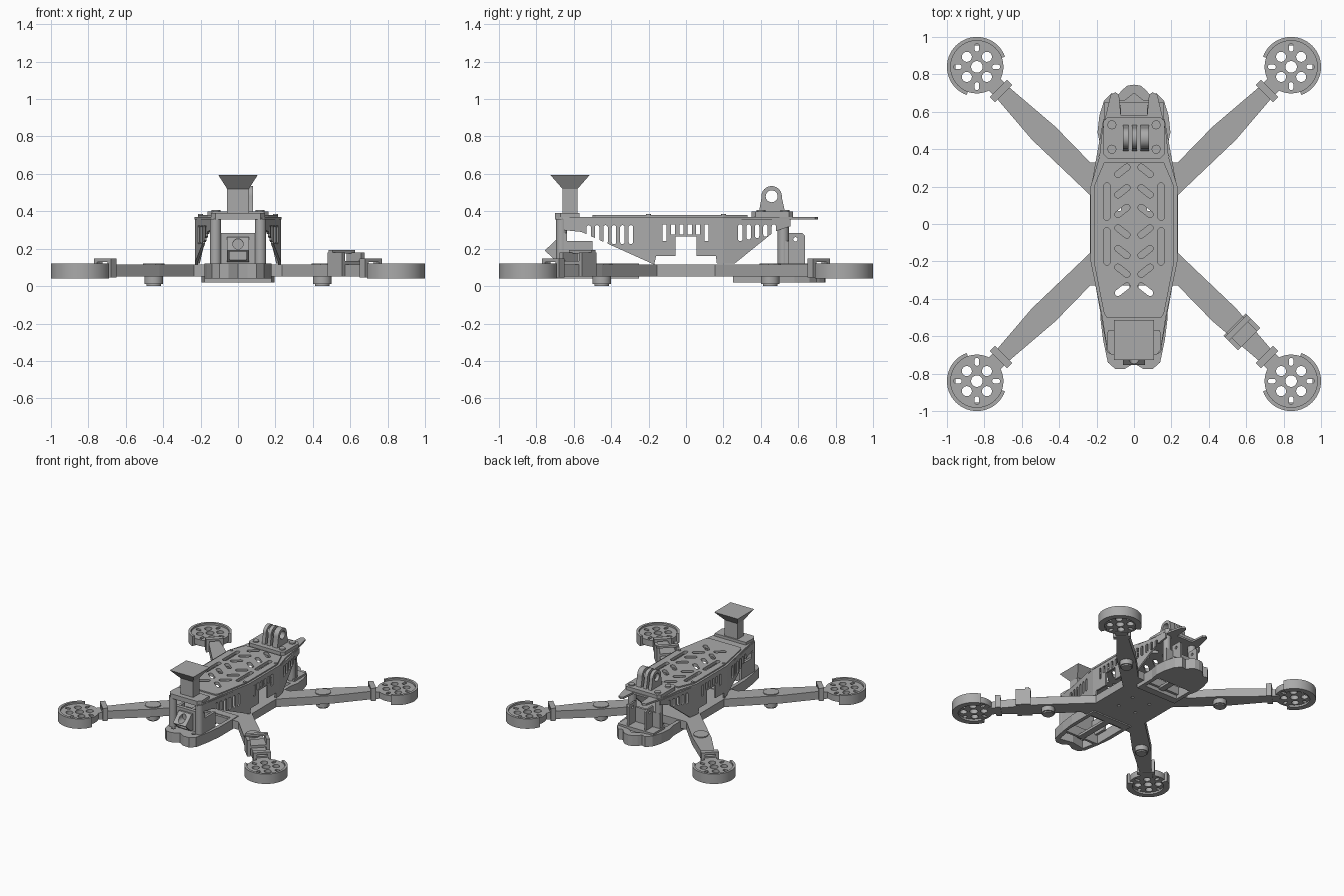
import bpy, bmesh
from math import sin, cos, pi, radians
from mathutils import Matrix, Vector

if "Cube" in bpy.data.objects:
    bpy.data.objects.remove(bpy.data.objects["Cube"])

grey = bpy.data.materials.new("plain grey")
grey.use_nodes = True
COLOUR = (0.4, 0.4, 0.4, 1)
grey.diffuse_color = COLOUR
grey.node_tree.nodes["Principled BSDF"].inputs["Base Color"].default_value = COLOUR

FLAT = Matrix.Identity(4)
# Profiles in (y, z) extruded along x, and in (x, z) extruded along y
SIDE = Matrix(((0, 0, 1, 0), (1, 0, 0, 0), (0, 1, 0, 0), (0, 0, 0, 1)))
FACE = Matrix(((1, 0, 0, 0), (0, 0, 1, 0), (0, 1, 0, 0), (0, 0, 0, 1)))


def solid(name, loops, lo, hi, m=FLAT):
    """Extrude each closed 2D loop between two heights, then transform."""
    bm = bmesh.new()
    for loop in loops:
        a = [bm.verts.new(m @ Vector((x, y, lo))) for x, y in loop]
        b = [bm.verts.new(m @ Vector((x, y, hi))) for x, y in loop]
        bm.faces.new(a[::-1])
        bm.faces.new(b)
        for i in range(len(a)):
            j = (i + 1) % len(a)
            bm.faces.new((a[i], a[j], b[j], b[i]))
    bmesh.ops.recalc_face_normals(bm, faces=bm.faces)
    mesh = bpy.data.meshes.new(name)
    bm.to_mesh(mesh)
    bm.free()
    mesh.materials.append(grey)
    ob = bpy.data.objects.new(name, mesh)
    bpy.context.scene.collection.objects.link(ob)
    return ob


def cut(ob, loops, lo, hi, m=FLAT):
    cutter = solid("cutter", loops, lo, hi, m)
    cutter.hide_render = True
    mod = ob.modifiers.new("holes", 'BOOLEAN')
    mod.operation, mod.solver, mod.object = 'DIFFERENCE', 'EXACT', cutter
    graph = bpy.context.evaluated_depsgraph_get()
    mesh = bpy.data.meshes.new_from_object(ob.evaluated_get(graph))
    ob.modifiers.clear()
    ob.data = mesh
    bpy.data.objects.remove(cutter)
    return ob


def disc(x, y, r, n=24):
    return [(x + r * cos(2 * pi * i / n), y + r * sin(2 * pi * i / n)) for i in range(n)]


def rect(x0, x1, y0, y1):
    return [(x0, y0), (x1, y0), (x1, y1), (x0, y1)]


def slot(x, y, length, width, angle=0):
    """Rounded slot with its long axis at the given angle."""
    r, h, a0, pts = width / 2, (length - width) / 2, radians(angle), []
    for side in (0, 1):
        cx, cy = x + (1 - 2 * side) * h * cos(a0), y + (1 - 2 * side) * h * sin(a0)
        for i in range(7):
            a = a0 + side * pi - pi / 2 + pi * i / 6
            pts.append((cx + r * cos(a), cy + r * sin(a)))
    return pts


def band(r0, r1, a0, a1, n=36):
    arc = [radians(a0 + (a1 - a0) * i / n) for i in range(n + 1)]
    return [(r1 * cos(a), r1 * sin(a)) for a in arc] + [(r0 * cos(a), r0 * sin(a)) for a in arc[::-1]]


def both(half):
    """Complete an outline mirrored across x = 0."""
    return half + [(-x, y) for x, y in half[::-1] if x > 0.001]


def smooth(ob):
    for p in ob.data.polygons:
        p.use_smooth = len(p.vertices) == 4
    with bpy.context.temp_override(object=ob, active_object=ob, selected_objects=[ob],
                                   selected_editable_objects=[ob]):
        bpy.ops.object.shade_smooth_by_angle(angle=radians(30))


# Cross-shaped main frame
quarter = [(0.235, 0.155), (0.545, 0.45), (0.75, 0.69), (0.69, 0.75), (0.42, 0.52), (0.235, 0.33), (0.17, 0.33)]
right_half = [(x, -y) for x, y in quarter[::-1]] + quarter
frame = solid("cross_frame", [both(right_half)], 0.05, 0.115)
cut(frame, [disc(x, y, 0.012, 10) for x in (-0.08, 0.08) for y in (-0.08, 0.08)], 0, 0.2)

# Motor mounts, guards, clips and feet at the four arm ends
for sx, sy, where in ((1, 1, "rear_left"), (-1, 1, "rear_right"), (1, -1, "front_left"), (-1, -1, "front_right")):
    m = Matrix.Translation((sx * 0.84, sy * 0.84, 0)) @ Matrix.Diagonal((sx, sy, 1, 1))
    mount = solid(where + "_motor_mount", [disc(0, 0, 0.142, 40)], 0.055, 0.105, m)
    holes = [disc(0, 0, 0.031)]
    for k in range(4):
        a = k * pi / 2
        holes.append(slot(0.103 * cos(a), 0.103 * sin(a), 0.043, 0.024, k * 90))
        a += pi / 4
        holes.append(disc(0.076 * cos(a), 0.076 * sin(a), 0.027, 16))
    cut(mount, holes, 0, 0.2, m)
    smooth(mount)
    smooth(solid(where + "_motor_guard", [band(0.14, 0.16, -70, 160)], 0.04, 0.12, m))
    solid(where + "_guard_lip", [band(0.115, 0.15, -70, 160)], 0.04, 0.055, m)
    arm = Matrix.Diagonal((sx, sy, 1, 1)) @ Matrix.Rotation(pi / 4, 4, 'Z')
    solid(where + "_arm_neck", [rect(0.98, 1.08, -0.045, 0.045)], 0.05, 0.105, arm)
    clip = solid(where + "_end_clip", [rect(0.985, 1.025, -0.065, 0.065)], 0.045, 0.148, arm)
    cut(clip, [rect(0.97, 1.04, -0.04, 0.04)], 0.115, 0.13, arm)
    solid(where + "_arm_pad", [slot(0.637, 0, 0.12, 0.11)], 0.11, 0.122, arm)
    smooth(solid(where + "_foot", [disc(0.637, 0, 0.05)], 0.01, 0.05, arm))
    smooth(solid(where + "_foot_tip", [disc(0.637, 0, 0.04)], 0, 0.01, arm))

# Saddle strapped over one front arm
arm = Matrix.Rotation(-pi / 4, 4, 'Z')
for y in (-0.085, 0.06):
    solid("saddle_cheek", [rect(0.76, 0.87, y, y + 0.025)], 0.05, 0.18, arm)
solid("saddle_floor", [rect(0.76, 0.87, -0.08, 0.08)], 0.115, 0.135, arm)
solid("saddle_top", [rect(0.77, 0.80, -0.085, 0.085)], 0.175, 0.192, arm)

# Front bumper and lower deck
front = both([(0, -0.745), (0.05, -0.775), (0.10, -0.775), (0.14, -0.74), (0.165, -0.62), (0.18, -0.5), (0.18, -0.25), (0, -0.25)])
bumper = solid("front_bumper", [front], 0.04, 0.12)
cut(bumper, [rect(-0.15, 0.15, -0.6, -0.31)], 0.0, 0.2)
cut(bumper, [both([(0, -0.7), (0.11, -0.72), (0.13, -0.62), (0, -0.62)])], 0.0, 0.105)
cut(bumper, [disc(x, y, 0.016, 12) for x in (-0.09, 0.09) for y in (-0.70, -0.65)], 0.0, 0.2)
solid("front_deck_bar", [rect(-0.025, 0.025, -0.62, -0.3)], 0.04, 0.06)

# Scalloped rear bumper
rear = both([(0, 0.25), (0.18, 0.25), (0.18, 0.42), (0.195, 0.49), (0.185, 0.58), (0.16, 0.66),
             (0.12, 0.70), (0.085, 0.69), (0.065, 0.715), (0.035, 0.74), (0, 0.745)])
bumper = solid("rear_bumper", [rear], 0.02, 0.105)
cut(bumper, [rect(-0.15, 0.15, 0.31, 0.46)], 0, 0.2)
cut(bumper, [both([(0, 0.52), (0.155, 0.52), (0.13, 0.65), (0.05, 0.66), (0, 0.70)])], 0.035, 0.2)
solid("rear_deck_bar", [rect(-0.025, 0.025, 0.3, 0.47)], 0.04, 0.06)

# Top plate with twin rear prongs, and the raised cover
plate = both([(0, -0.7), (0.12, -0.7), (0.145, -0.66), (0.17, -0.5), (0.232, -0.2), (0.232, 0.2), (0.185, 0.36),
              (0.17, 0.5), (0.125, 0.69), (0.10, 0.705), (0.08, 0.69), (0.07, 0.58), (0, 0.58)])
cover = both([(0, -0.5), (0.145, -0.5), (0.16, -0.48), (0.215, -0.2), (0.215, 0.2), (0.16, 0.33), (0, 0.33)])
rows = (0.285, 0.175, 0.07, -0.04, -0.15, -0.25, -0.35)
openings = [slot(s * 0.145, y, 0.2, 0.035, 90) for s in (-1, 1) for y in (-0.12, 0.12)]
for i, y in enumerate(rows):
    tilt = -38 if 2 < i < 6 else 38
    openings += [slot(s * 0.062, y, 0.095, 0.034, -s * tilt) for s in (-1, 1)]
for name, shape, lo, hi in (("top_plate", plate, 0.355, 0.37), ("raised_cover", cover, 0.37, 0.38)):
    cut(solid(name, [shape], lo, hi), openings, 0.3, 0.42)
for x in (-0.2, 0.2):
    for y in (-0.2, 0.2):
        solid("cover_bolt", [disc(x, y, 0.013, 12)], 0.37, 0.385)

# Slotted side panels, bent to follow the top plate
profile = [(-0.66, 0.358), (-0.66, 0.30), (-0.56, 0.29), (-0.17, 0.115), (-0.16, 0.16), (-0.055, 0.16),
           (-0.055, 0.265), (0.055, 0.265), (0.055, 0.16), (0.16, 0.16), (0.165, 0.12), (0.26, 0.12),
           (0.47, 0.29), (0.56, 0.32), (0.56, 0.358)]
vents = []
for i in range(6):
    depth = 0.0 if i < 2 else 0.012
    vents.append(slot(-0.52 + 0.045 * i, 0.281 - depth / 2, 0.09 + depth, 0.024, 90))
    y = -0.115 + 0.045 * i
    low = 0.275 if abs(y) < 0.08 else 0.24
    vents.append(rect(y - 0.011, y + 0.011, low, 0.33))
for i in range(5):
    vents.append(slot(0.29 + 0.045 * i, 0.285 + 0.004 * i, 0.09 - 0.008 * i, 0.024, 90))
for s, side in ((1, "left"), (-1, "right")):
    panel = cut(solid(side + "_side_panel", [profile], -0.007, 0.007, SIDE), vents, -0.1, 0.1, SIDE)
    bm = bmesh.new()
    bm.from_mesh(panel.data)
    for y in (-0.2, 0.2):
        bmesh.ops.bisect_plane(bm, geom=bm.verts[:] + bm.edges[:] + bm.faces[:],
                               plane_co=(0, y, 0), plane_no=(0, 1, 0))
    for v in bm.verts:
        v.co.x += s * (0.222 - 0.18 * max(0, abs(v.co.y) - 0.2))
    bm.to_mesh(panel.data)
    bm.free()

# Standoffs between decks
for x in (-0.12, 0.12):
    for y in (-0.665, 0.52):
        smooth(solid("standoff", [disc(x, y, 0.03, 20)], 0.10, 0.36))
        solid("standoff_bolt", [disc(x, y, 0.022, 12)], 0.36, 0.385)

# Front camera and its cradle
cradle = solid("camera_cradle", [rect(-0.148, 0.148, 0.12, 0.285)], -0.665, -0.635, FACE)
cut(cradle, [disc(0, 0.225, 0.027)], -0.8, -0.5, FACE)
for x in (-0.148, 0.128):
    solid("cradle_cheek", [rect(x, x + 0.02, -0.65, -0.5)], 0.11, 0.24)
camera = solid("camera_nose", [[(-0.66, 0.13), (-0.69, 0.13), (-0.755, 0.19), (-0.68, 0.262), (-0.66, 0.262)]], -0.058, 0.058, SIDE)
cut(camera, [disc(0, 0.225, 0.028), rect(-0.045, 0.045, 0.14, 0.185)], -0.8, -0.675, FACE)

# Front mast with a funnel and open tray
solid("mast_base", [both([(0, -0.7), (0.12, -0.7), (0.145, -0.67), (0.14, -0.57), (0, -0.57)])], 0.37, 0.392)
solid("mast", [rect(-0.058, 0.058, -0.66, -0.58)], 0.38, 0.53)
funnel = solid("mast_funnel", [rect(-0.106, 0.106, -0.726, -0.514)], 0.52, 0.595)
for v in funnel.data.vertices:
    if v.co.z < 0.55:
        v.co.x *= 0.55
        v.co.y = -0.62 + (v.co.y + 0.62) * 0.38
tray = solid("mast_tray", [rect(-0.106, 0.106, -0.726, -0.514)], 0.595, 0.665)
cut(tray, [rect(-0.092, 0.092, -0.712, -0.528), rect(-0.055, 0.055, -0.54, -0.5)], 0.605, 0.7)

# Rear accessory mount with three drilled fins
base = both([(0, 0.35), (0.14, 0.35), (0.162, 0.372), (0.162, 0.55), (0.14, 0.572), (0, 0.572)])
solid("fin_base", [base], 0.37, 0.398)
fin = [(0.39, 0.395), (0.53, 0.395), (0.513, 0.47)]
fin += [(0.458 + 0.055 * cos(pi * i / 12), 0.48 + 0.055 * sin(pi * i / 12)) for i in range(13)] + [(0.403, 0.47)]
for x in (-0.058, -0.012, 0.036):
    width = 0.045 if x > 0.03 else 0.028
    fin_ob = solid("mount_fin", [fin], x, x + width, SIDE)
    smooth(cut(fin_ob, [disc(0.458, 0.48, 0.032)], -0.2, 0.2, SIDE))
for x in (-0.118, 0.118):
    for y in (0.4, 0.53):
        smooth(solid("fin_base_bolt", [disc(x, y, 0.024, 16)], 0.395, 0.408))

# Rear bracket
cheek = [(0.54, 0.1), (0.635, 0.1), (0.635, 0.27), (0.62, 0.285), (0.54, 0.285)]
for x in (-0.085, 0.07):
    cut(solid("rear_bracket_cheek", [cheek], x, x + 0.015, SIDE), [disc(0.585, 0.25, 0.012, 12)], -0.2, 0.2, SIDE)
solid("rear_bracket_back", [rect(-0.15, 0.15, 0.1, 0.24)], 0.53, 0.55, FACE)
solid("rear_bracket_floor", [rect(-0.16, 0.16, 0.5, 0.65)], 0.09, 0.12)
